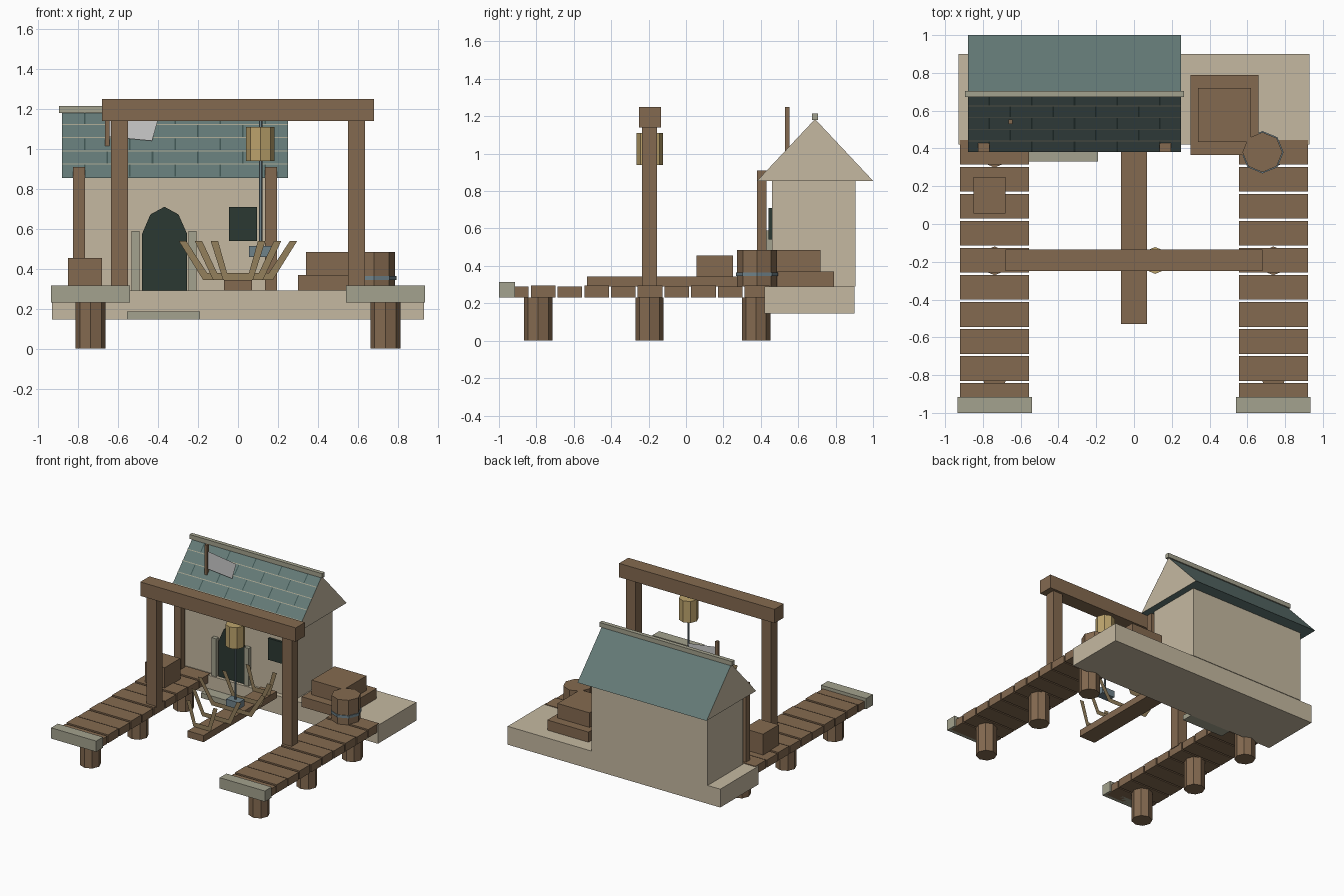
import bpy, bmesh, math
from mathutils import Matrix

if "Cube" in bpy.data.objects:
    bpy.data.objects.remove(bpy.data.objects["Cube"])


def mat(name, hexcol):
    m = bpy.data.materials.new(name)
    c = [int(hexcol[i:i + 2], 16) / 255 for i in (0, 2, 4)]
    m.diffuse_color = [((v + 0.055) / 1.055) ** 2.4 if v > 0.04 else v / 12.92 for v in c] + [1]
    m.use_nodes = True
    m.node_tree.nodes["Principled BSDF"].inputs["Base Color"].default_value = m.diffuse_color
    return m


WOOD = mat("wood", "846A50")
STONE = mat("pale_stone", "C5B9A1")
TRIM = mat("grey_trim", "A4A28E")
SLATE = mat("slate", "647A77")
DARK = mat("dark_opening", "2B3832")
SEAM = mat("slate_seam", "3E5452")
RIB = mat("rib_wood", "94805C")
GOLD = mat("straw", "BCA36C")
IRON = mat("iron", "6F828A")


def finish(name, bm, *mats):
    me = bpy.data.meshes.new(name)
    bm.to_mesh(me)
    bm.free()
    ob = bpy.data.objects.new(name, me)
    bpy.context.collection.objects.link(ob)
    for m in mats:
        me.materials.append(m)
    return ob


def box(name, x0, x1, y0, y1, z0, z1, m):
    bm = bmesh.new()
    bmesh.ops.create_cube(bm, size=1)
    for v in bm.verts:
        v.co = ((x0 + x1) / 2 + v.co.x * (x1 - x0),
                (y0 + y1) / 2 + v.co.y * (y1 - y0),
                (z0 + z1) / 2 + v.co.z * (z1 - z0))
    return finish(name, bm, m)


def cyl(name, x, y, z0, z1, r, m, sides=8):
    bm = bmesh.new()
    bmesh.ops.create_cone(bm, cap_ends=True, segments=sides, radius1=r, radius2=r, depth=z1 - z0,
                          matrix=Matrix.Translation((x, y, (z0 + z1) / 2)) @ Matrix.Rotation(math.pi / 2, 4, 'Z'))
    return finish(name, bm, m)


def sheet(name, pts, y, m=None, depth=0):
    # flat outline in the xz plane, optionally extruded backwards
    bm = bmesh.new()
    f = bm.faces.new([bm.verts.new((x, y, z)) for x, z in pts])
    if depth:
        r = bmesh.ops.extrude_face_region(bm, geom=[f])
        for v in r["geom"]:
            if isinstance(v, bmesh.types.BMVert):
                v.co.y += depth
        bmesh.ops.recalc_face_normals(bm, faces=bm.faces)
    return finish(name, bm, *([m] if m else []))


# Quay slab, hut walls and doorstep
box("quay_slab", -0.93, 0.93, 0.42, 0.90, 0.145, 0.29, STONE)
box("hut_walls", -0.82, 0.195, 0.46, 0.905, 0.29, 0.86, STONE)
box("door_step", -0.555, -0.19, 0.33, 0.42, 0.145, 0.185, TRIM)

# Gabled roof: slate slopes with pale gable ends
RX0, RX1, EY, EZ, AY, AZ = -0.88, 0.25, 0.38, 0.855, 0.69, 1.185
bm = bmesh.new()
a, b = [[bm.verts.new((x, y, z)) for y, z in ((EY, EZ), (1.0, EZ), (AY, AZ))] for x in (RX0, RX1)]
for end in (a, b):
    bm.faces.new(end).material_index = 1
for i in range(3):
    j = (i + 1) % 3
    bm.faces.new((a[i], a[j], b[j], b[i]))
bmesh.ops.recalc_face_normals(bm, faces=bm.faces)
finish("roof", bm, SLATE, STONE)
box("roof_ridge", -0.895, 0.265, 0.673, 0.705, 1.18, 1.215, TRIM)

# Slate courses: pale battens and staggered seams on the front slope
SL = math.atan2(AZ - EZ, AY - EY)


def on_slope(name, x0, x1, y0, y1, m):
    k = math.tan(SL)
    lift = 0.003
    bm = bmesh.new()
    vs = [bm.verts.new((x, y - lift, EZ + (y - EY) * k + lift))
          for x, y in ((x0, y0), (x1, y0), (x1, y1), (x0, y1))]
    bm.faces.new(vs)
    return finish(name, bm, m)


STEP, TILE = 0.062, 0.226
for r in range(5):
    y0 = EY + r * STEP
    if r:
        on_slope(f"course_line_{r}", RX0, RX1, y0 - 0.002, y0 + 0.002, TRIM)
    for k in range(5):
        x = RX0 + TILE * (k + (0.5 if r % 2 == 0 else 1.0))
        if x < RX1 - 0.02:
            on_slope(f"slate_seam_{r}_{k}", x - 0.004, x + 0.004, y0 + 0.003, y0 + STEP - 0.003, SEAM)

# Porch posts, door, jambs, window
for side, x in (("left", -0.795), ("right", 0.165)):
    box(f"porch_post_{side}", x - 0.03, x + 0.03, 0.38, 0.43, 0.29, 0.91, WOOD)
for side, x in (("left", -0.512), ("right", -0.228)):
    box(f"door_jamb_{side}", x - 0.02, x + 0.02, 0.43, 0.46, 0.29, 0.59, TRIM)
sheet("door_opening", [(-0.48, 0.29), (-0.255, 0.29), (-0.255, 0.575), (-0.298, 0.672),
                       (-0.368, 0.71), (-0.438, 0.672), (-0.48, 0.575)], 0.445, DARK, 0.015)
box("window_opening", -0.045, 0.095, 0.442, 0.46, 0.54, 0.71, DARK)

# Roof flag
box("flag_pole", -0.665, -0.642, 0.53, 0.553, 1.0, 1.25, WOOD)
sheet("flag", [(-0.642, 1.06), (-0.43, 1.04), (-0.395, 1.165), (-0.642, 1.2)], 0.541)

# Two jetties: planks, end caps, piles
for side, s in (("left", -1), ("right", 1)):
    def span(inner, outer):
        return sorted((s * inner, s * outer))
    for i in range(10):
        c = 0.38 - i * 0.143
        box(f"plank_{side}_{i}", *span(0.555, 0.92), c - 0.066, c + 0.066, 0.23, 0.295 - 0.005 * (i % 2), WOOD)
    box(f"jetty_cap_{side}", *span(0.54, 0.935), -1.0, -0.915, 0.23, 0.315, TRIM)
    for i, y in enumerate((-0.79, -0.195, 0.375)):
        cyl(f"pile_{side}_{i}", s * 0.738, y, 0, 0.232, 0.076, WOOD)
    box(f"gantry_post_{side}", *span(0.55, 0.635), -0.235, -0.155, 0.285, 1.14, WOOD)

# Gantry beam with hoist
box("gantry_beam", -0.68, 0.68, -0.25, -0.135, 1.14, 1.25, WOOD)
cyl("hoist_drum", 0.112, -0.193, 0.94, 1.11, 0.071, GOLD)
cyl("hoist_rope", 0.113, -0.193, 0.50, 1.14, 0.009, IRON, 6)
box("hoist_block", 0.055, 0.167, -0.23, -0.157, 0.46, 0.513, IRON)

# Boat frame: keel and flat ribs
box("keel", -0.07, 0.07, -0.53, 0.385, 0.29, 0.343, WOOD)
for i, (y, tip, knee) in enumerate(((-0.45, 0.12, 0.075), (-0.27, 0.20, 0.125), (-0.08, 0.28, 0.175),
                                    (0.11, 0.20, 0.125), (0.29, 0.12, 0.075))):
    half = [(knee, 0.345), (tip + 0.017, 0.54), (tip - 0.02, 0.54), (knee - 0.02, 0.38)]
    sheet(f"rib_{i}", half + [(-x, z) for x, z in reversed(half)], y, RIB)

# Cargo: crates and banded barrel
box("crate_left", -0.85, -0.68, 0.055, 0.25, 0.29, 0.455, WOOD)
box("crate_lower", 0.30, 0.66, 0.365, 0.79, 0.29, 0.37, WOOD)
box("crate_upper", 0.34, 0.62, 0.435, 0.72, 0.37, 0.485, WOOD)
cyl("barrel", 0.68, 0.38, 0.29, 0.485, 0.106, WOOD)
cyl("barrel_band", 0.68, 0.38, 0.345, 0.365, 0.112, IRON)
